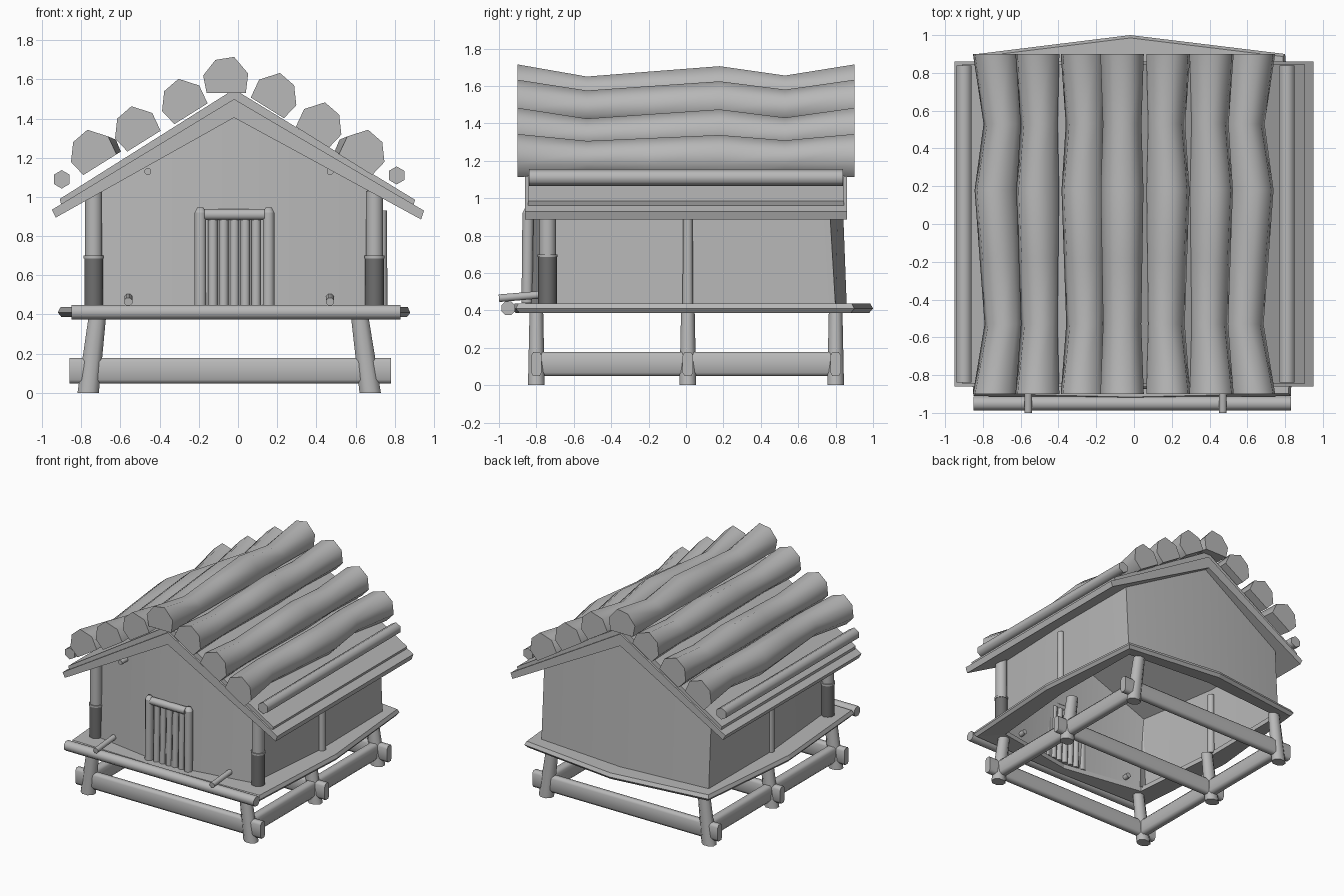
import bpy, math
from mathutils import Vector

cube = bpy.data.objects.get("Cube")
if cube:
    bpy.data.objects.remove(cube, do_unlink=True)


def material(name, value):
    m = bpy.data.materials.new(name)
    colour = (value, value, value, 1)
    m.diffuse_color = colour
    m.use_nodes = True
    m.node_tree.nodes["Principled BSDF"].inputs["Base Color"].default_value = colour
    return m


GREY = material("plain grey", 0.48)
DARK = material("dark wrap grey", 0.16)


def loft(name, rings, mat=GREY, smooth=None, caps=True, closed=False):
    """Skin a list of equal point rings, optionally capped or joined end to start."""
    n, count = len(rings[0]), len(rings)
    verts = [p for ring in rings for p in ring]
    faces = [tuple(range(n))[::-1], tuple(range(len(verts) - n, len(verts)))] if caps else []
    for k in range(count if closed else count - 1):
        a, b = k * n, (k + 1) % count * n
        for i in range(n):
            j = (i + 1) % n
            faces.append((a + i, a + j, b + j, b + i))
    mesh = bpy.data.meshes.new(name)
    mesh.from_pydata(verts, [], faces)
    mesh.materials.append(mat)
    obj = bpy.data.objects.new(name, mesh)
    bpy.context.collection.objects.link(obj)
    bpy.ops.object.select_all(action='DESELECT')
    obj.select_set(True)
    bpy.context.view_layer.objects.active = obj
    bpy.ops.object.mode_set(mode='EDIT')
    bpy.ops.mesh.select_all(action='SELECT')
    bpy.ops.mesh.normals_make_consistent(inside=False)
    bpy.ops.object.mode_set(mode='OBJECT')
    if smooth:
        bpy.ops.object.shade_smooth_by_angle(angle=math.radians(smooth))
    return obj


def circle(r, sides):
    angles = [math.tau * (i + 0.5) / sides for i in range(sides)]
    return [(r * math.cos(t), r * math.sin(t)) for t in angles]


def rod(name, a, b, r, r2=None, sides=8, mat=GREY):
    """Tapered round bar between two points."""
    a, b = Vector(a), Vector(b)
    turn = (b - a).to_track_quat('Z', 'Y')
    rings = [[p + turn @ Vector((u, v, 0)) for u, v in circle(rad, sides)]
             for p, rad in ((a, r), (b, r2 or r))]
    return loft(name, rings, mat, 65)


def stilt(name, x0, x1, y):
    """Leaning leg cut level at both ends."""
    rings = [[(x + u, y + v * 0.82, z) for u, v in circle(r, 8)]
             for x, z, r in ((x0, 0, 0.059), (x1, 0.4, 0.048))]
    return loft(name, rings, GREY, 65)


def brace(name, a, b, half_width):
    """Level beam with eased edges between two x-y points."""
    run = (Vector(b) - Vector(a)).normalized()
    w, h = half_width, 0.065
    outline = [(w, h * 0.7), (w * 0.6, h), (-w * 0.6, h), (-w, h * 0.7),
               (-w, -h * 0.7), (-w * 0.6, -h), (w * 0.6, -h), (w, -h * 0.7)]
    rings = [[(p[0] - run.y * s, p[1] + run.x * s, 0.113 + t) for s, t in outline] for p in (a, b)]
    return loft(name, rings, GREY, 65)


def slab(name, outline, y0, y1):
    """Extrude an x-z outline along y."""
    return loft(name, [[(x, y, z) for x, z in outline] for y in (y0, y1)])


# Stilts, leaning inwards, with braces across and along
for y in (-0.8, 0.01, 0.8):
    stilt("stilt_right", -0.765, -0.717, y)
    stilt("stilt_left", 0.675, 0.62, y)
    brace("cross_brace", (-0.86, y), (0.78, y), 0.028)
for name, x in (("side_brace_right", -0.75), ("side_brace_left", 0.66)):
    brace(name, (x, -0.82), (x, 0.82), 0.035)

# Bowed outlines for house and deck, each with matching points
plan = [(-0.7, -0.75), (-0.02, -0.86), (0.66, -0.75), (0.73, 0.0),
        (0.72, 0.8), (-0.02, 0.86), (-0.76, 0.8), (-0.765, 0.0)]
deck = [(-0.85, -0.91), (-0.02, -0.93), (0.83, -0.91), (0.88, 0.0),
        (0.8, 0.9), (-0.02, 1.0), (-0.83, 0.9), (-0.92, 0.0)]

# Deck: an open ledge around the foot of the walls
ledge = [(deck, 0.98, 0.387), (deck, 1, 0.41), (deck, 0.985, 0.437),
         (plan, 0.99, 0.437), (plan, 0.99, 0.4)]
loft("deck_ledge", [[(x * s, y * s, z) for x, y in outline] for outline, s, z in ledge],
     caps=False, closed=True)
rod("front_sill_log", (-0.85, -0.95, 0.412), (0.83, -0.95, 0.412), 0.04)
for x in (-0.56, 0.47):
    rod("deck_peg", (x, -1.0, 0.465), (x, -0.73, 0.488), 0.022)
for x in (-0.46, 0.47):
    rod("gable_peg", (x, -0.83, 1.13), (x, -0.72, 1.13), 0.018)

# House walls: a hollow shell that leans in and rises to the gables
wall_foot = [(x, y, 0.41) for x, y in plan]
wall_top = [(x, y * 0.955, 1.42 - 0.555 * abs(x + 0.02)) for x, y in plan]
loft("house_walls", [wall_foot, wall_top], smooth=30, caps=False)

# Roof boards, two layers
slab("roof_lower_boards", [(-0.95, 0.935), (-0.02, 1.5), (0.95, 0.93),
                           (0.935, 0.885), (-0.02, 1.405), (-0.93, 0.895)], -0.86, 0.86)
slab("roof_upper_boards", [(-0.91, 0.99), (-0.02, 1.55), (0.905, 0.985),
                           (0.89, 0.945), (-0.02, 1.49), (-0.9, 0.95)], -0.845, 0.845)

# Heavy roof logs: flat underneath, uneven along their length;
# the two lowest also bend up the slope where they thin
section = [(-0.1, 0), (-0.118, 0.09), (-0.055, 0.17), (0.04, 0.185), (0.112, 0.1), (0.1, 0)]
swell = [(-0.9, 1), (-0.53, 0.65), (-0.18, 0.8), (0.18, 0.95), (0.53, 0.68), (0.9, 1)]
log_bases = [(-0.705, 1.165), (-0.48, 1.285), (-0.24, 1.425), (-0.06, 1.53),
             (0.15, 1.455), (0.38, 1.305), (0.60, 1.165)]
for i, (bx, bz) in enumerate(log_bases):
    tilt = 0 if i == 3 else math.radians(-32 if i < 3 else 32)
    side = -1 if i > 3 else 1
    bend = 0.11 * side if i in (0, 6) else 0
    c, s = math.cos(tilt), math.sin(tilt)
    rings = []
    for y, f in swell:
        points = [(t * side * (0.65 + 0.35 * f) + bend * (1 - f), n * f) for t, n in section]
        rings.append([(bx + c * t + s * n, y, bz - s * t + c * n) for t, n in points])
    loft("roof_log", rings, GREY, 62)

# Thin eave poles
rod("eave_pole_right", (-0.9, -0.84, 1.09), (-0.9, 0.84, 1.09), 0.047, sides=6)
rod("eave_pole_left", (0.81, -0.84, 1.11), (0.81, 0.84, 1.11), 0.046, sides=6)

# Porch posts with wrapped feet, and side wall posts
for name, x, wall_x in (("right", -0.737, -0.755), ("left", 0.697, 0.735)):
    rod("porch_post_" + name, (x, -0.74, 0.43), (x, -0.74, 1.03), 0.046, sides=10)
    rod("post_wrap_" + name, (x, -0.74, 0.435), (x, -0.74, 0.685), 0.05, sides=10, mat=DARK)
    rod("post_ring_" + name, (x, -0.74, 0.685), (x, -0.74, 0.7), 0.054, sides=10)
    rod("side_post_" + name, (wall_x, 0.01, 0.42), (wall_x, 0.01, 0.93), 0.031, 0.027)

# Door: frame logs, lintel and five upright planks
for x in (-0.192, 0.156):
    rod("door_jamb", (x, -0.85, 0.44), (x, -0.845, 0.92), 0.032)
    rod("door_jamb_tip", (x, -0.845, 0.92), (x, -0.845, 0.945), 0.032, 0.018)
rod("door_lintel", (-0.17, -0.845, 0.91), (0.135, -0.845, 0.91), 0.03)
for i in range(5):
    x = -0.128 + 0.055 * i
    rod("door_plank", (x, -0.845, 0.44), (x, -0.835, 0.89), 0.026)
